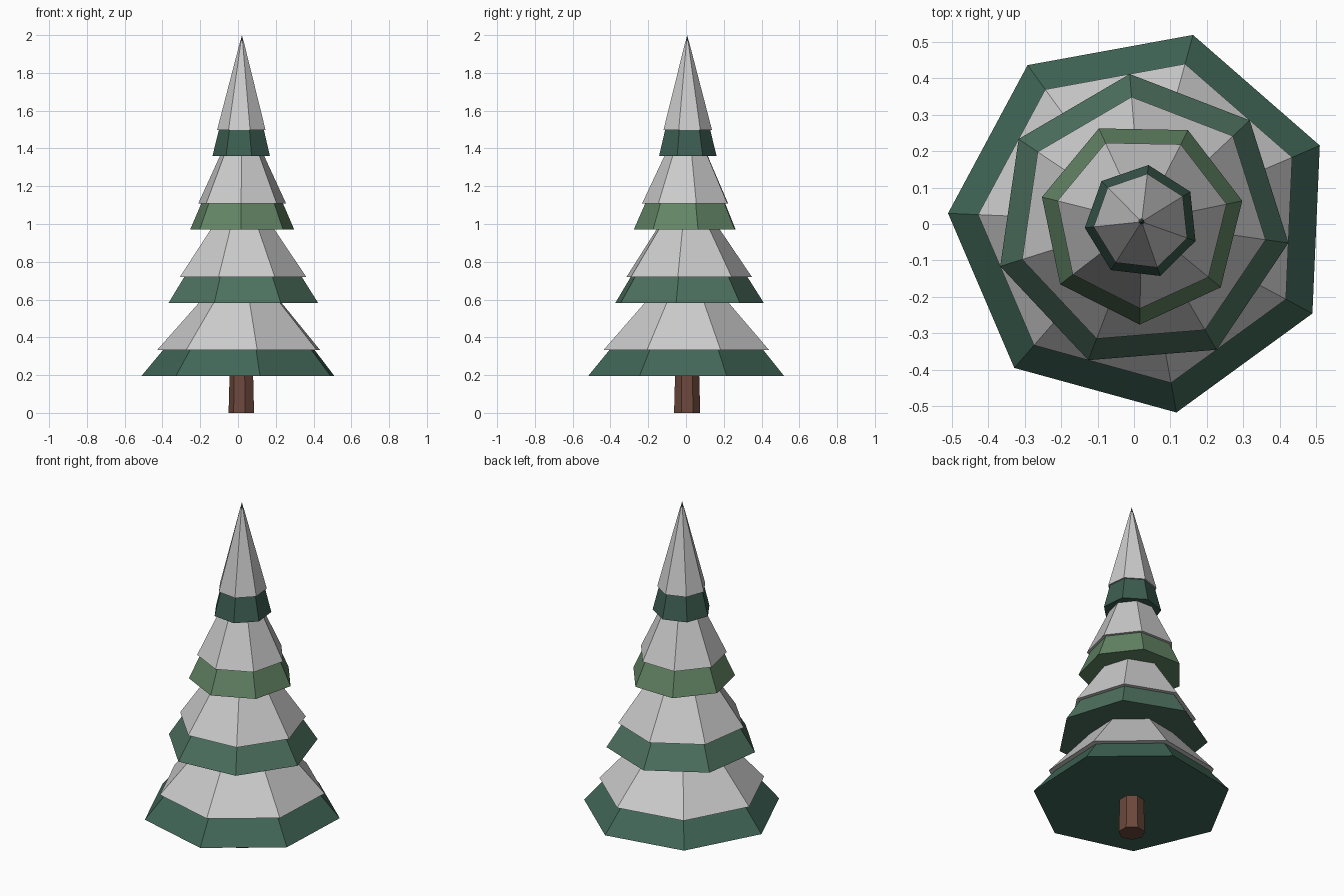
import bpy
from math import radians

if "Cube" in bpy.data.objects:
    bpy.data.objects.remove(bpy.data.objects["Cube"])

CX, CY, SIDES = 0.021, 0.006, 7
TIER_H = 0.64


def material(name, rgb):
    m = bpy.data.materials.new(name)
    m.diffuse_color = (*rgb, 1)
    m.use_nodes = True
    m.node_tree.nodes["Principled BSDF"].inputs["Base Color"].default_value = m.diffuse_color
    return m


def frustum(name, r1, r2, z1, z2, angle, mat=None):
    """Seven-sided frustum whose first corner lies at `angle` degrees from +x."""
    # Blender's cone starts with its first corner on +y
    bpy.ops.mesh.primitive_cone_add(
        vertices=SIDES, radius1=r1, radius2=r2, depth=z2 - z1,
        location=(CX, CY, (z1 + z2) / 2), rotation=(0, 0, radians(angle - 90)))
    ob = bpy.context.object
    ob.name = name
    if mat:
        ob.data.materials.append(mat)
    return ob


# Trunk
frustum("trunk", 0.071, 0.064, 0, 0.26, 180, material("bark", (0.15, 0.065, 0.045)))

# Foliage tiers, each turned 20 degrees, with an overhanging snow cover
tiers = [
    (0.196, 0.532, (0.053, 0.134, 0.097)),
    (0.583, 0.407, (0.075, 0.165, 0.115)),
    (0.972, 0.282, (0.125, 0.235, 0.13)),
    (1.360, 0.157, (0.045, 0.108, 0.08)),
]
for i, (z, r, rgb) in enumerate(tiers):
    angle = 23.2 + 20 * i
    # Cone of needles
    frustum(f"foliage_tier_{i + 1}", r, 0, z, z + TIER_H, angle,
            material(f"needles_{i + 1}", rgb))
    # Snow, leaving the green rim and the tip bare
    frustum(f"snow_tier_{i + 1}", r * 0.845, r * 0.06,
            z + 0.137, z + TIER_H * 0.95, angle)
